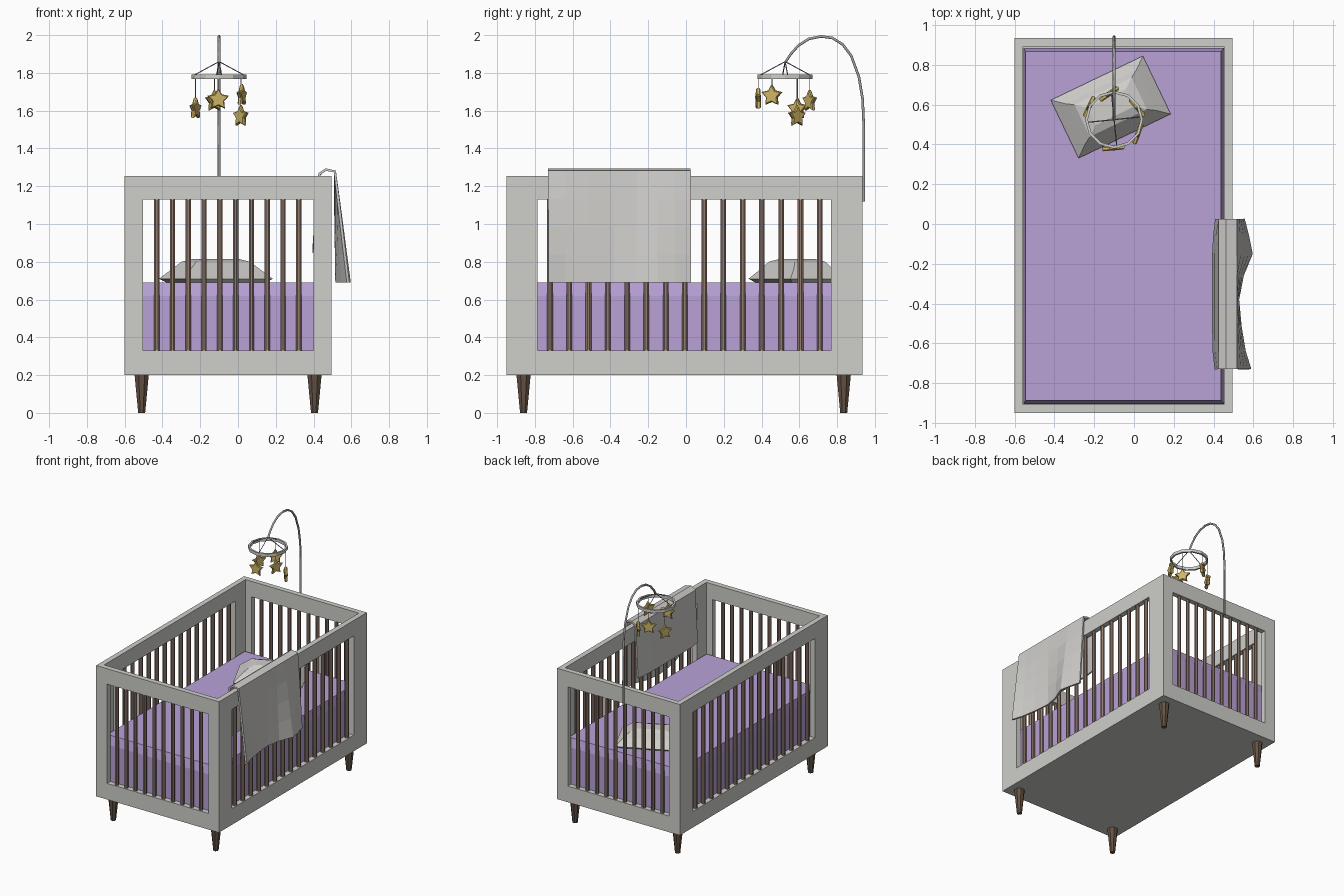
import bpy, bmesh, math
from mathutils import Vector, Matrix

if "Cube" in bpy.data.objects:
    bpy.data.objects.remove(bpy.data.objects["Cube"])


def mat(name, col):
    m = bpy.data.materials.new(name)
    m.diffuse_color = (*col, 1)
    m.use_nodes = True
    m.node_tree.nodes["Principled BSDF"].inputs["Base Color"].default_value = m.diffuse_color
    return m


GREY = mat("warm_grey_paint", (0.62, 0.62, 0.59))
CLOTH = mat("grey_cloth", (0.63, 0.62, 0.60))
PURPLE = mat("lilac_fabric", (0.48, 0.36, 0.68))
SLAT = mat("slat_wood", (0.29, 0.20, 0.16))
LEG = mat("dark_leg_wood", (0.13, 0.085, 0.06))
METAL = mat("grey_metal", (0.36, 0.36, 0.36))
GOLD = mat("gold_felt", (0.62, 0.46, 0.13))


def make(name, verts, faces, material):
    me = bpy.data.meshes.new(name)
    me.from_pydata([tuple(v) for v in verts], [], faces)
    bm = bmesh.new()
    bm.from_mesh(me)
    bmesh.ops.recalc_face_normals(bm, faces=bm.faces)
    bm.to_mesh(me)
    bm.free()
    me.materials.append(material)
    ob = bpy.data.objects.new(name, me)
    bpy.context.collection.objects.link(ob)
    return ob


def loft(name, rings, material, cap=True, closed=False):
    """Skin a stack of equal-sized closed rings."""
    n, k = len(rings[0]), len(rings)
    faces = []
    for r in range(k if closed else k - 1):
        s = (r + 1) % k
        faces += [(r*n + i, r*n + (i+1) % n, s*n + (i+1) % n, s*n + i) for i in range(n)]
    if cap and not closed:
        faces += [tuple(range(n)), tuple(range((k-1)*n, k*n))]
    return make(name, [v for r in rings for v in r], faces, material)


def rect(x0, x1, y0, y1, z):
    return [(x0, y0, z), (x1, y0, z), (x1, y1, z), (x0, y1, z)]


def circle(c, r, z, n=8):
    return [(c[0] + r*math.cos(2*math.pi*(i+.5)/n), c[1] + r*math.sin(2*math.pi*(i+.5)/n), z)
            for i in range(n)]


def tube(name, pts, r, material):
    cu = bpy.data.curves.new(name, 'CURVE')
    cu.dimensions = '3D'
    cu.bevel_depth, cu.bevel_resolution, cu.use_fill_caps = r, 1, True
    sp = cu.splines.new('POLY')
    sp.points.add(len(pts) - 1)
    for p, q in zip(sp.points, pts):
        p.co = (*q, 1)
    cu.materials.append(material)
    ob = bpy.data.objects.new(name, cu)
    bpy.context.collection.objects.link(ob)


X0, X1, Y0, Y1, T = -0.60, 0.495, -0.95, 0.935, 0.042
Z0, Z1, W0, W1 = 0.20, 1.255, 0.33, 1.13   # frame and window heights


# panels: rectangular frames with a window
def panel(name, axis, outer, inner, d0, d1):
    def ring(lim, d):
        a, b = lim
        pts = [(a, 0), (b, 0), (b, 1), (a, 1)]
        zz = (Z0, Z1) if lim is outer else (W0, W1)
        return [(u, d, zz[v]) if axis == 'x' else (d, u, zz[v]) for u, v in pts]
    loft(name, [ring(outer, d0), ring(outer, d1), ring(inner, d1), ring(inner, d0)],
         GREY, closed=True)


panel("front_panel", 'x', (X0, X1), (-0.503, 0.40), Y0, Y0 + T)
panel("back_panel", 'x', (X0, X1), (-0.503, 0.40), Y1 - T, Y1)
panel("left_panel", 'y', (Y0 + T, Y1 - T), (-0.785, 0.768), X0, X0 + T)
panel("right_panel", 'y', (Y0 + T, Y1 - T), (-0.785, 0.768), X1 - T, X1)
loft("base_board", [rect(X0 + T, X1 - T, Y0 + T, Y1 - T, z) for z in (Z0, 0.26)], GREY)

# slats
for side, y in (("front", Y0 + T/2), ("back", Y1 - T/2)):
    for i in range(10):
        c = (-0.43 + i*0.0835, y)
        loft(f"{side}_slat_{i}", [circle(c, 0.015, z) for z in (W0 - .01, W1 + .01)], SLAT)
for side, x in (("left", X0 + T/2), ("right", X1 - T/2)):
    for i in range(15):
        c = (x, -0.72 + i*0.102)
        loft(f"{side}_slat_{i}", [circle(c, 0.016, z) for z in (W0 - .01, W1 + .01)], SLAT)

# tapered legs
for x in (-0.51, 0.405):
    for y in (-0.86, 0.835):
        loft("leg", [circle((x, y), 0.02, 0), circle((x, y), 0.041, Z0 + .005)], LEG)

# mattress with sloped top edge
mx0, mx1, my0, my1 = -0.557, 0.452, -0.905, 0.885
loft("mattress", [rect(mx0, mx1, my0, my1, 0.26), rect(mx0, mx1, my0, my1, 0.62),
                  rect(mx0 + .012, mx1 - .015, my0 + .018, my1 - .018, 0.69)], PURPLE)

# pillow: stacked rectangles, turned on the mattress
rings = []
for z, s, t in ((.688, .86, .82), (.71, 1, 1), (.765, .77, .70), (.80, .62, .55), (.816, .42, .3)):
    rings.append(rect(-.257*s, .257*s, -.162*t, .162*t, z))
pillow = loft("pillow", rings, CLOTH)
pillow.rotation_euler.z = math.radians(25.6)
pillow.location = (-0.117, 0.588, 0)

# blanket draped over the right rail, hem waves along y
hem = [(-.73, .583, .412), (-.64, .555, .402), (-.52, .535, .40), (-.38, .522, .40),
       (-.26, .545, .40), (-.15, .59, .40), (-.06, .572, .405), (.025, .55, .415)]
verts, faces = [], []
for y, o, i in hem:
    prof = [(i, .85), (i + .012, 1.05), (.432, 1.265), (.465, 1.288), (.513, 1.278)]
    prof += [(.513 + (o - .513)*f, 1.278 - .588*f) for f in (.25, .5, .75, 1)]
    verts += [(x, y, z) for x, z in prof]
m = 9
for a in range(len(hem) - 1):
    faces += [(a*m + b, a*m + b + 1, (a+1)*m + b + 1, (a+1)*m + b) for b in range(m - 1)]
blanket = make("blanket", verts, faces, CLOTH)
sol = blanket.modifiers.new("thickness", 'SOLIDIFY')
sol.thickness, sol.offset = 0.014, 0

# mobile arm
cx, cy = -0.10, 0.525
arm = [(.942, 1.12), (.942, 1.5), (.935, 1.66), (.915, 1.78), (.875, 1.89), (.83, 1.95),
       (.775, 1.985), (.715, 1.993), (.65, 1.98), (.595, 1.945), (.555, 1.9), (cy, 1.855)]
tube("mobile_arm", [(cx, y, z) for y, z in arm], 0.008, METAL)
# mobile ring
R, n = 0.146, 12
sect = [(R - .014, 1.768), (R, 1.768), (R, 1.792), (R - .014, 1.792)]
loft("mobile_ring", [[(cx + r*math.cos(2*math.pi*i/n), cy + r*math.sin(2*math.pi*i/n), z)
                      for r, z in sect] for i in range(n)], GREY, closed=True)
for k in range(4):
    a = math.pi/2*k + .1
    tube("ring_cord", [(cx, cy, 1.86), (cx + .139*math.cos(a), cy + .139*math.sin(a), 1.785)],
         0.003, METAL)


# hanging stars
def star(x, y, z, ang):
    def ring(s, d):
        out = []
        for i in range(10):
            r = (0.06 if i % 2 == 0 else 0.033)*s
            t = math.pi/2 + i*math.pi/5
            out.append(Vector((d, r*math.cos(t), r*math.sin(t))))
        return out
    M = Matrix.Translation((x, y, z)) @ Matrix.Rotation(math.radians(ang), 4, 'Z')
    loft("star", [[M @ v for v in ring(s, d)]
                  for s, d in ((.85, -.012), (1, -.006), (1, .006), (.85, .012))], GOLD)
    tube("star_string", [(x, y, z + .05), (x, y, 1.775)], 0.002, METAL)


star(-0.225, 0.59, 1.61, 155)
star(-0.125, 0.655, 1.65, 125)
star(0.015, 0.587, 1.57, 40)
star(0.02, 0.455, 1.68, -20)
star(-0.105, 0.382, 1.66, -85)
